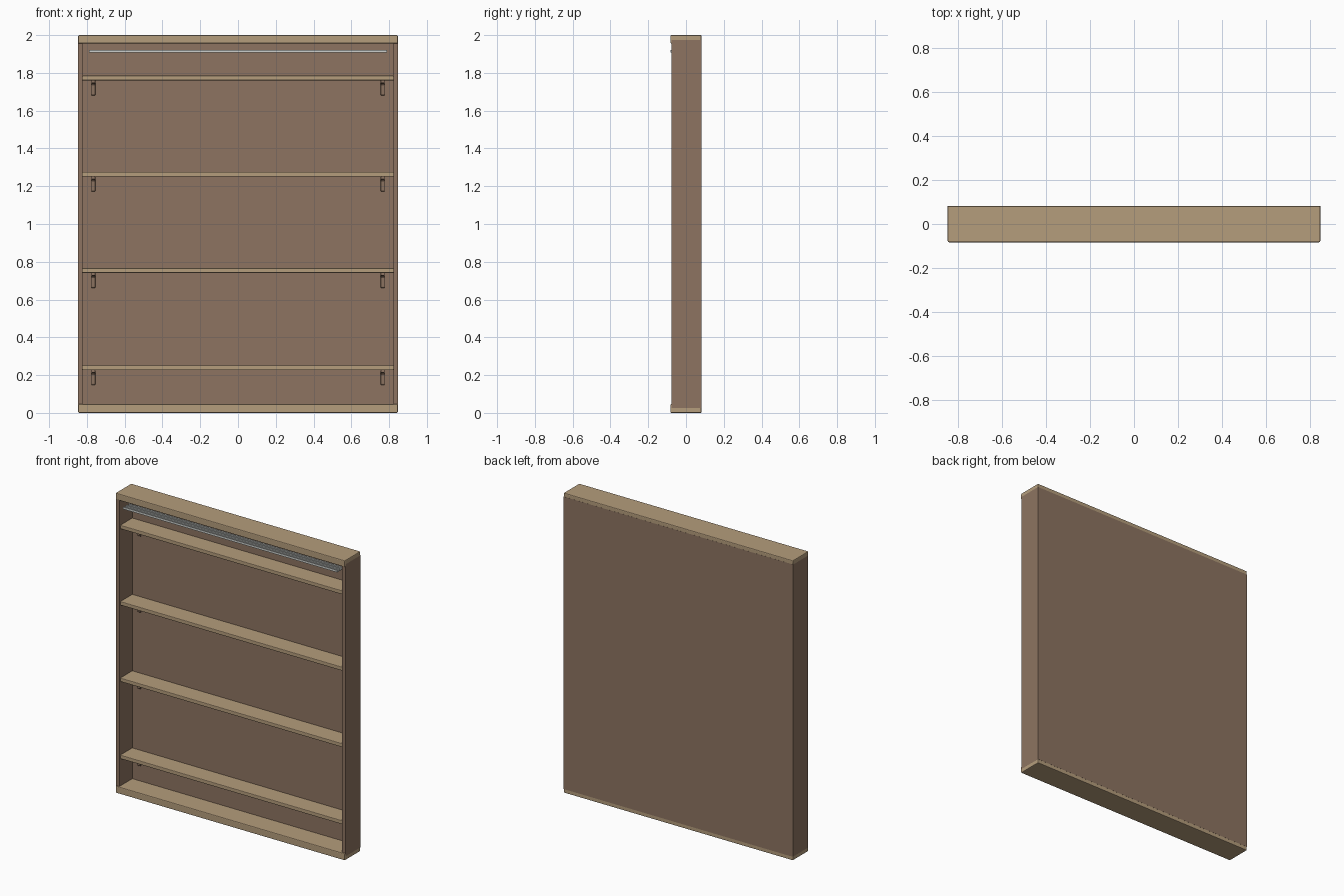
import bpy, bmesh

if "Cube" in bpy.data.objects:
    bpy.data.objects.remove(bpy.data.objects["Cube"])


def material(name, rgb):
    m = bpy.data.materials.new(name)
    lin = [((c / 255 + 0.055) / 1.055) ** 2.4 for c in rgb]
    m.diffuse_color = (*lin, 1)
    m.use_nodes = True
    m.node_tree.nodes["Principled BSDF"].inputs["Base Color"].default_value = m.diffuse_color
    return m


TAN = material("light wood", (181, 157, 124))
BROWN = material("brown wood", (141, 116, 97))
METAL = material("pale metal", (205, 208, 205))


def finish(bm, name, mat, bevel=0.0):
    bmesh.ops.recalc_face_normals(bm, faces=bm.faces)
    mesh = bpy.data.meshes.new(name)
    bm.to_mesh(mesh)
    bm.free()
    mesh.materials.append(mat)
    ob = bpy.data.objects.new(name, mesh)
    bpy.context.collection.objects.link(ob)
    if bevel:
        mod = ob.modifiers.new("soft edges", 'BEVEL')
        mod.width = bevel
        mod.segments = 2
    return ob


def box(name, x, y, z, mat, bevel=0.0):
    """Box from (min, max) ranges on each axis."""
    bm = bmesh.new()
    bmesh.ops.create_cube(bm, size=1)
    for v in bm.verts:
        v.co = [r[0] + (c + 0.5) * (r[1] - r[0]) for r, c in zip((x, y, z), v.co)]
    return finish(bm, name, mat, bevel)


def extrude_x(name, profile, x0, x1, mat, bevel=0.0):
    """Extrude a (y, z) outline along x."""
    bm = bmesh.new()
    face = bm.faces.new([bm.verts.new((x0, y, z)) for y, z in profile])
    new = bmesh.ops.extrude_face_region(bm, geom=[face])["geom"]
    bmesh.ops.translate(bm, vec=(x1 - x0, 0, 0),
                        verts=[g for g in new if isinstance(g, bmesh.types.BMVert)])
    return finish(bm, name, mat, bevel)


# Outer frame: top and bottom boards, two sides and the back
box("top_board", (-0.846, 0.846), (-0.083, 0.082), (1.956, 2.0), TAN, 0.005)
box("bottom_board", (-0.846, 0.846), (-0.083, 0.082), (0.0, 0.046), TAN, 0.005)
for s, side in ((-1, "left"), (1, "right")):
    xs = sorted((s * 0.822, s * 0.8465))
    box(f"{side}_side", xs, (-0.077, 0.082), (0.025, 1.975), BROWN, 0.002)
box("back_panel", (-0.843, 0.843), (0.06, 0.0825), (0.025, 1.975), BROWN)

# Shelves, each on a pair of small L brackets
for i, top in enumerate((1.785, 1.276, 0.766, 0.252), 1):
    box(f"shelf_{i}", (-0.824, 0.824), (-0.067, 0.062), (top - 0.025, top), TAN, 0.004)
    z = top - 0.025
    outline = [(0.061, z), (-0.005, z), (-0.005, z - 0.014), (0.036, z - 0.016),
               (0.046, z - 0.026), (0.048, z - 0.074), (0.053, z - 0.079), (0.061, z - 0.079)]
    for s, side in ((-1, "left"), (1, "right")):
        extrude_x(f"{side}_bracket_{i}", outline, s * 0.766 - 0.0105, s * 0.766 + 0.0105,
                  BROWN, 0.002)

# Metal rail under the top board: a shallow channel with ribs
rail = [(-0.083, 1.907), (-0.02, 1.907), (-0.02, 1.921), (-0.028, 1.921), (-0.028, 1.914),
        (-0.046, 1.914), (-0.046, 1.921), (-0.057, 1.921), (-0.057, 1.914),
        (-0.075, 1.914), (-0.075, 1.921), (-0.083, 1.921)]
extrude_x("top_rail", rail, -0.79, 0.79, METAL)
